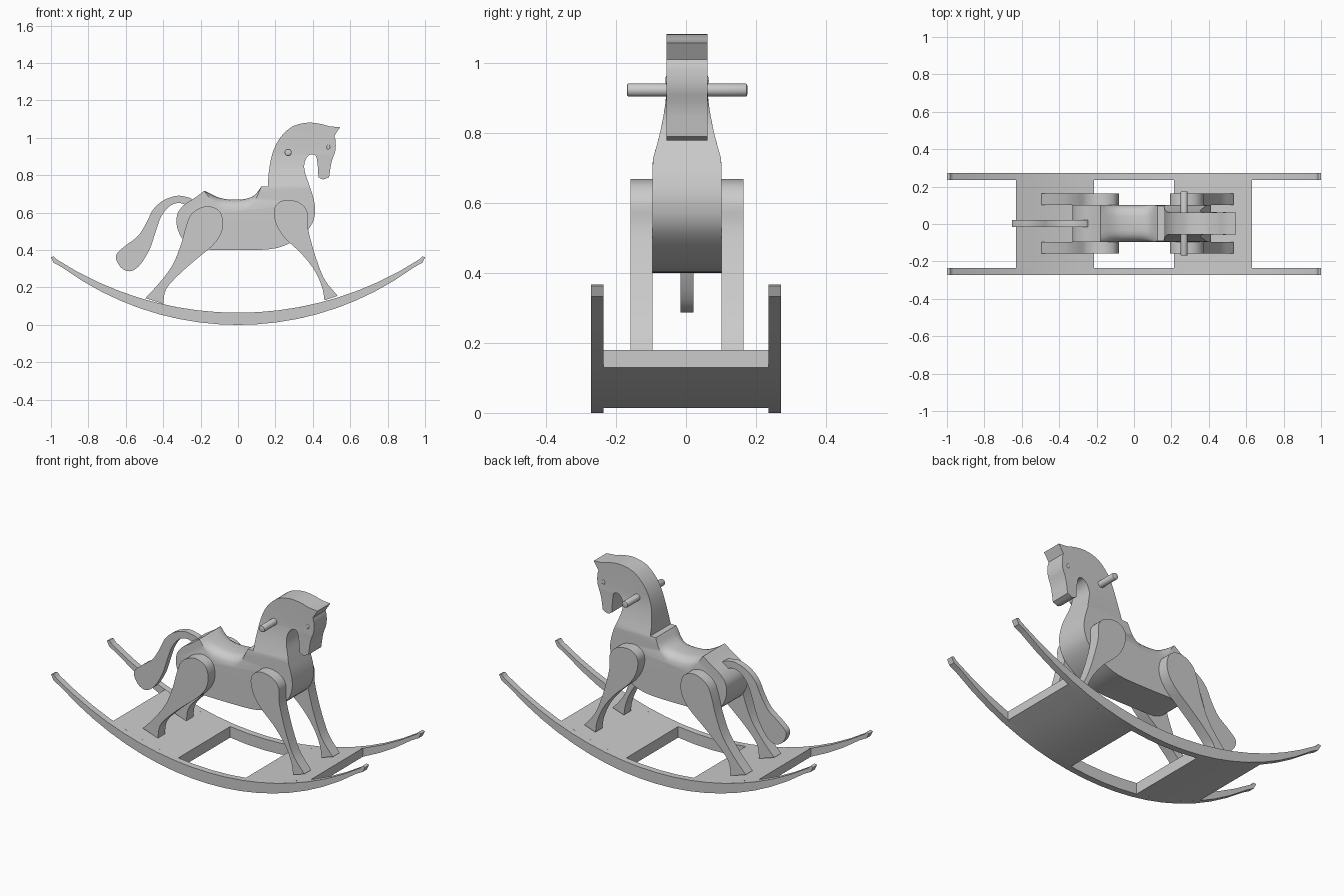
import bpy, bmesh, math
from mathutils import Vector

if "Cube" in bpy.data.objects:
    bpy.data.objects.remove(bpy.data.objects["Cube"])

CY = 0.003  # the horse sits a hair off the rocker centre line


def smooth(pts, n=4):
    """Closed Catmull-Rom outline; a third element marks a sharp corner."""
    out = []
    for i in range(len(pts)):
        p0, p1, p2, p3 = (pts[(i + k) % len(pts)] for k in (-1, 0, 1, 2))
        c1, c2 = len(p1) == 3, len(p2) == 3
        a, b, c, d = (Vector(p[:2]) for p in (p0, p1, p2, p3))
        t1 = (c - b) if c1 else (c - a) / 2
        t2 = (c - b) if c2 else (d - b) / 2
        for k in range(n):
            t = k / n
            out.append(b * (2*t**3 - 3*t*t + 1) + t1 * (t**3 - 2*t*t + t)
                       + c * (-2*t**3 + 3*t*t) + t2 * (t**3 - t*t))
    return out


def finish(name, bm, angle=35):
    bmesh.ops.recalc_face_normals(bm, faces=bm.faces)
    me = bpy.data.meshes.new(name)
    bm.to_mesh(me)
    bm.free()
    ob = bpy.data.objects.new(name, me)
    bpy.context.collection.objects.link(ob)
    bpy.ops.object.select_all(action='DESELECT')
    ob.select_set(True)
    bpy.context.view_layer.objects.active = ob
    bpy.ops.object.shade_smooth_by_angle(angle=math.radians(angle))
    return ob


def prism(pts, y0, y1):
    """Extrude an x-z outline from y0 to y1."""
    bm = bmesh.new()
    f = bm.faces.new([bm.verts.new((p[0], y0, p[1])) for p in pts])
    ext = bmesh.ops.extrude_face_region(bm, geom=[f], use_keep_orig=True)
    for v in ext['geom']:
        if isinstance(v, bmesh.types.BMVert):
            v.co.y = y1
    return bm


def cut(bm, co, no):
    bmesh.ops.bisect_plane(bm, geom=bm.verts[:] + bm.edges[:] + bm.faces[:],
                           plane_co=co, plane_no=no, dist=1e-5)


def low(x):
    return 1.59 - math.sqrt(1.59**2 - x*x)


def high(x):
    return 0.065 + 1.79 - math.sqrt(1.79**2 - x*x)


def arc_strip(x0, x1, n):
    xs = [x0 + (x1 - x0) * i / n for i in range(n + 1)]
    return [(x, low(x)) for x in xs], [(x, high(x)) for x in reversed(xs)]


# Rockers
lo, _ = arc_strip(-0.94, 0.94, 18)
_, hi = arc_strip(-0.97, 0.97, 18)
rocker = lo + [(0.985, 0.332), (1.0, 0.362), (0.985, 0.367)] + hi \
    + [(-0.985, 0.367), (-1.0, 0.362), (-0.985, 0.332)]
for side, s in (("left", 1), ("right", -1)):
    finish(side + "_rocker", prism(rocker, s * 0.236, s * 0.272), 5)

# Curved foot boards between the rockers
for name, a, b in (("rear_board", -0.63, -0.215), ("front_board", 0.215, 0.63)):
    lo, hi = arc_strip(a, b, 4)
    finish(name, prism(lo + hi, -0.237, 0.237), 5)

# Body, neck and head from one outline
body = smooth([
    (-0.16, 0.402), (0.05, 0.40), (0.17, 0.405), (0.25, 0.425), (0.33, 0.47),
    (0.39, 0.53), (0.412, 0.60), (0.405, 0.67), (0.38, 0.75), (0.355, 0.83),
    (0.36, 0.88), (0.385, 0.91), (0.415, 0.905), (0.425, 0.86), (0.43, 0.79, 1),
    (0.455, 0.778), (0.487, 0.79, 1), (0.50, 0.87), (0.52, 0.93),
    (0.522, 0.98), (0.515, 1.01, 1), (0.545, 1.057, 1), (0.49, 1.062),
    (0.44, 1.075), (0.37, 1.081), (0.29, 1.06), (0.225, 1.0), (0.185, 0.92),
    (0.165, 0.82), (0.16, 0.74, 1), (0.125, 0.74, 1), (0.09, 0.695),
    (0.04, 0.674), (-0.03, 0.67), (-0.10, 0.68), (-0.18, 0.717, 1),
    (-0.23, 0.68), (-0.29, 0.64), (-0.325, 0.59), (-0.325, 0.52),
    (-0.29, 0.45), (-0.23, 0.41)])
W, H, R = 0.098, 0.058, 0.06
bm = prism(body, -W, W)
for d in (0.038, 0.06, 0.075, 0.086, 0.093):
    cut(bm, (0, d, 0), (0, 1, 0))
    cut(bm, (0, -d, 0), (0, 1, 0))
for z in (0.57, 0.735, 0.76, 0.79, 0.82, 0.85, 0.88, 0.91, 0.94):
    cut(bm, (0, 0, z), (0, 0, 1))
for v in bm.verts:
    x, y, z = v.co
    # rounded seat edges
    if -0.18 < x < 0.125 and z > 0.6:
        t = (x + 0.18) / 0.305
        d = min(R, max(0, abs(y) - (W - R)))
        v.co.z -= (R - math.sqrt(R*R - d*d)) * min(1, 5 * t * (1 - t))
    # neck narrows towards the head
    t = min(1, max(0, (z - 0.725) / 0.215)) if x < 0.42 else 1
    v.co.y = y * (H + (W - H) * (1 - t)**1.7) / W + CY
finish("body", bm)

# Legs
front_leg = smooth([
    (0.192, 0.59), (0.20, 0.635), (0.235, 0.663), (0.28, 0.667), (0.335, 0.65),
    (0.37, 0.605), (0.372, 0.53), (0.395, 0.43), (0.43, 0.32), (0.468, 0.235),
    (0.533, 0.155, 1), (0.462, 0.132, 1), (0.45, 0.20), (0.41, 0.29),
    (0.34, 0.38), (0.255, 0.46), (0.21, 0.525)])
rear_leg = smooth([
    (-0.08, 0.553), (-0.10, 0.61), (-0.155, 0.634), (-0.21, 0.622),
    (-0.255, 0.585), (-0.28, 0.52), (-0.305, 0.43), (-0.35, 0.32),
    (-0.42, 0.225), (-0.495, 0.143, 1), (-0.40, 0.112, 1), (-0.385, 0.19),
    (-0.32, 0.265), (-0.23, 0.345), (-0.135, 0.425), (-0.09, 0.49)])
for name, outline in (("front_leg", front_leg), ("rear_leg", rear_leg)):
    for side, s in (("left", 1), ("right", -1)):
        finish(side + "_" + name, prism(outline, CY + s * 0.098, CY + s * 0.161))

# Tail
tail = smooth([
    (-0.245, 0.67), (-0.28, 0.685), (-0.33, 0.69), (-0.40, 0.665),
    (-0.455, 0.615), (-0.49, 0.545), (-0.535, 0.475), (-0.60, 0.425),
    (-0.65, 0.378), (-0.645, 0.335), (-0.615, 0.298), (-0.57, 0.288),
    (-0.52, 0.325), (-0.47, 0.41), (-0.44, 0.50), (-0.41, 0.58),
    (-0.365, 0.635), (-0.31, 0.652), (-0.25, 0.63)])
finish("tail", prism(tail, CY - 0.018, CY + 0.018))

# Handle bar with softened ends
ring = [(0.268 + 0.019 * math.cos(i * math.tau / 24),
         0.922 + 0.019 * math.sin(i * math.tau / 24)) for i in range(24)]
bm = prism(ring, CY - 0.172, CY + 0.172)
rims = [e for e in bm.edges if abs(e.verts[0].co.y - e.verts[1].co.y) < 1e-6]
bmesh.ops.bevel(bm, geom=rims, offset=0.006, segments=2, profile=0.5, affect='EDGES')
finish("handle", bm)

# Eyes
for side, s in (("left", 1), ("right", -1)):
    bm = bmesh.new()
    bmesh.ops.create_uvsphere(bm, u_segments=16, v_segments=8, radius=1)
    for v in bm.verts:
        v.co = (0.483 + v.co.x * 0.009, CY + s * H + v.co.y * 0.004,
                0.95 + v.co.z * 0.013)
    finish(side + "_eye", bm)
